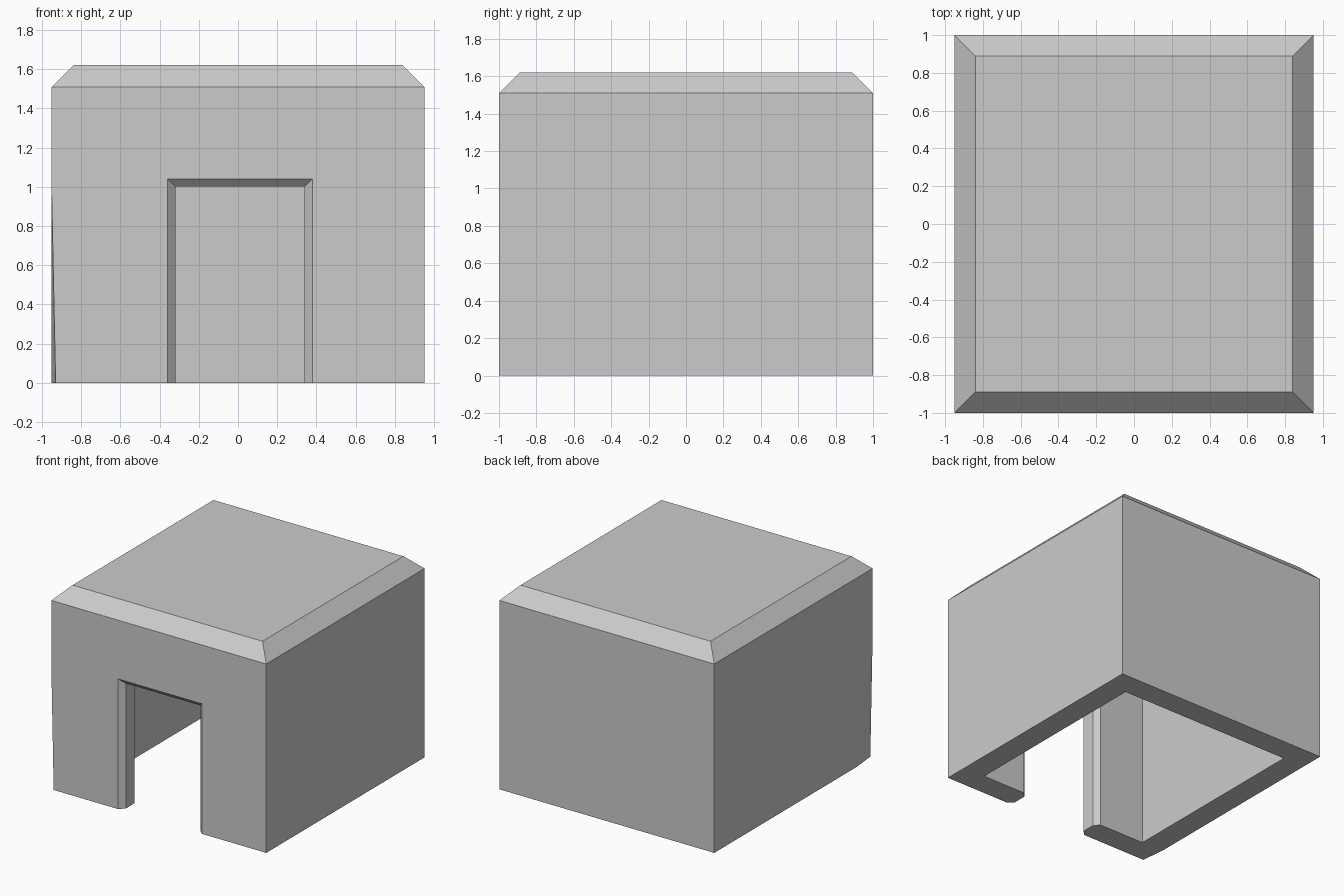
import bpy, bmesh
from mathutils import Vector

if "Cube" in bpy.data.objects:
    bpy.data.objects.remove(bpy.data.objects["Cube"])

W, D, H = 0.95, 1.0, 1.62      # half width, half depth, height
CH, WALL = 0.11, 0.19          # roof chamfer, wall thickness


def loft(name, rings):
    """Closed solid through a list of four-point rings."""
    bm = bmesh.new()
    loops = [[bm.verts.new(p) for p in ring] for ring in rings]
    for a, b in zip(loops, loops[1:]):
        for i in range(4):
            j = (i + 1) % 4
            bm.faces.new((a[i], a[j], b[j], b[i]))
    bm.faces.new(loops[0])
    bm.faces.new(loops[-1])
    bmesh.ops.recalc_face_normals(bm, faces=bm.faces)
    mesh = bpy.data.meshes.new(name)
    bm.to_mesh(mesh)
    bm.free()
    obj = bpy.data.objects.new(name, mesh)
    bpy.context.collection.objects.link(obj)
    return obj


def level(x, y, z):
    return [(-x, -y, z), (x, -y, z), (x, y, z), (-x, y, z)]


def doorway(y, e):
    """Door outline at depth y, widened by e."""
    l, r, t = -0.32 - e, 0.34 + e, 1.0 + e
    return [(l, y, -0.1), (r, y, -0.1), (r, y, t), (l, y, t)]


def cut(obj, cutter):
    cutter.hide_render = True
    mod = obj.modifiers.new("cut", 'BOOLEAN')
    mod.operation, mod.solver, mod.object = 'DIFFERENCE', 'EXACT', cutter
    bpy.context.view_layer.objects.active = obj
    bpy.ops.object.modifier_apply(modifier=mod.name)
    bpy.data.objects.remove(cutter)


# Outer block with chamfered roof
hut = loft("hut", [level(W, D, 0), level(W, D, H - CH), level(W - CH, D - CH, H)])

# Thin tapering slice off the lower front left corner
a, b, c = Vector((-0.93, -D, 0)), Vector((-W, -0.79, 0)), Vector((-W, -D, 0.95))
normal = (b - a).cross(c - a)
if normal.x > 0:
    normal.negate()
bm = bmesh.new()
bm.from_mesh(hut.data)
cutting = bmesh.ops.bisect_plane(bm, geom=bm.verts[:] + bm.edges[:] + bm.faces[:],
                                 plane_co=a, plane_no=normal, clear_outer=True)
bmesh.ops.holes_fill(bm, edges=[e for e in bm.edges if e.is_boundary])
bmesh.ops.recalc_face_normals(bm, faces=bm.faces)
bm.to_mesh(hut.data)
bm.free()

# Hollow room, open at the bottom
cut(hut, loft("room_cutter", [level(W - WALL, D - WALL, z) for z in (-0.1, H - WALL)]))

# Door opening, bevelled on its outer and inner edges
cut(hut, loft("door_cutter", [doorway(-1.05, 0.09), doorway(-0.96, 0),
                              doorway(-0.85, 0), doorway(-0.76, 0.09)]))
